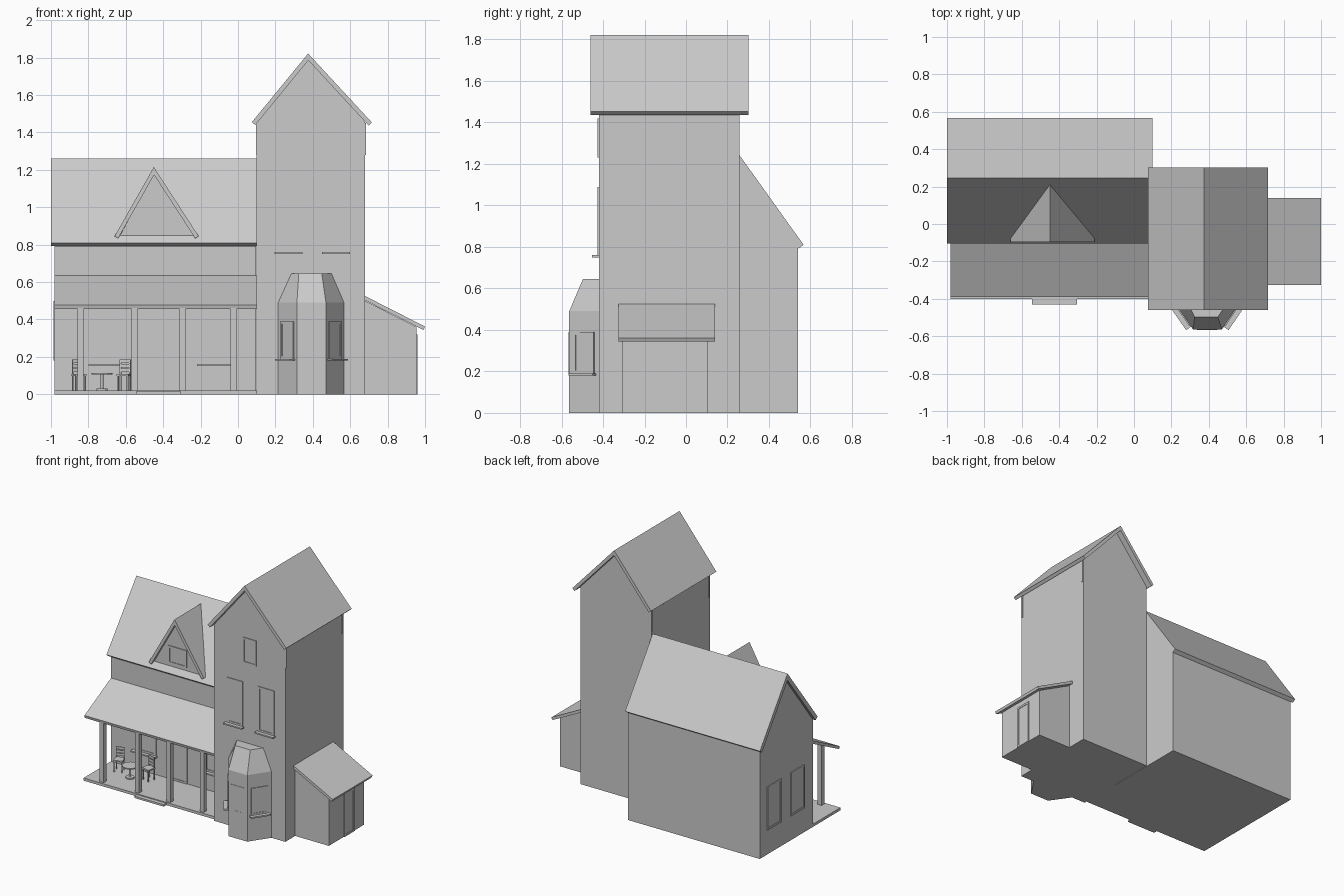
import bpy, bmesh
from math import radians, hypot
from mathutils import Matrix, Vector

if "Cube" in bpy.data.objects:
    bpy.data.objects.remove(bpy.data.objects["Cube"])


def finish(name, bm, mat=None):
    if mat:
        bm.transform(mat)
    bmesh.ops.recalc_face_normals(bm, faces=bm.faces)
    me = bpy.data.meshes.new(name)
    bm.to_mesh(me)
    bm.free()
    ob = bpy.data.objects.new(name, me)
    bpy.context.collection.objects.link(ob)
    return ob


def add_box(bm, x0, x1, y0, y1, z0, z1):
    m = Matrix.Translation(((x0 + x1) / 2, (y0 + y1) / 2, (z0 + z1) / 2)) @ Matrix.Diagonal((x1 - x0, y1 - y0, z1 - z0, 1))
    bmesh.ops.create_cube(bm, size=1, matrix=m)


def boxes(name, items, mat=None):
    bm = bmesh.new()
    for b in items:
        add_box(bm, *b)
    return finish(name, bm, mat)


def prism(name, pts, axis, a, b):
    """Extrude a profile along an axis: 'x' uses (y, z) points, 'y' (x, z), 'z' (x, y).
    a and b are positions, or functions of the profile point."""
    bm = bmesh.new()

    def put(p, d):
        d = d(p) if callable(d) else d
        return bm.verts.new({'x': (d, *p), 'y': (p[0], d, p[1]), 'z': (*p, d)}[axis])
    A = [put(p, a) for p in pts]
    B = [put(p, b) for p in pts]
    bm.faces.new(A)
    bm.faces.new(B[::-1])
    for i in range(len(pts)):
        j = (i + 1) % len(pts)
        bm.faces.new((A[i], A[j], B[j], B[i]))
    return finish(name, bm)


def roof(name, left, ridge, right, t, axis, a, b):
    """Two-slope roof: one slab per slope, square-cut eaves."""
    for side, e in (("left", left), ("right", right)):
        dx, dz = ridge[0] - e[0], ridge[1] - e[1]
        ln = hypot(dx, dz)
        s = 1 if dx > 0 else -1
        inner = (e[0] + s * t * dz / ln, e[1] - t * abs(dx) / ln)
        low = (ridge[0], ridge[1] - t * ln / abs(dx))
        prism(f"{name}_{side}_slope", [e, ridge, low, inner], axis, a, b)


def window(name, x, y, w, z0, z1, rot=0, sill=True, d=0.006, f=0.014):
    """Frame, pane and sill on a wall at (x, y), facing -y turned by rot."""
    h = w / 2
    parts = [(-h, -h + f, -d, 0, z0, z1), (h - f, h, -d, 0, z0, z1),
             (-h + f, h - f, -d, 0, z1 - f, z1), (-h + f, h - f, -d, 0, z0, z0 + f),
             (-h + f, h - f, -0.002, 0, z0 + f, z1 - f)]
    if sill:
        parts.append((-h - 0.01, h + 0.01, -0.032, 0, z0 - 0.01, z0))
    boxes(name, parts, Matrix.Translation((x, y, 0)) @ Matrix.Rotation(radians(rot), 4, 'Z'))


# main house
prism("house_body", [(-0.08, 0), (0.54, 0), (0.54, 0.797), (0.245, 1.21), (-0.08, 0.79)], 'x', -0.98, 0.095)
roof("house_roof", (-0.105, 0.81), (0.245, 1.26), (0.567, 0.81), 0.03, 'x', -1.0, 0.1)
for i, y in enumerate((0.375, 0.1)):
    window(f"left_wall_window_{i}", -0.98, y, 0.16, 0.18, 0.5, -90, False)

# dormer, cut at the back along the main roof slope
def on_roof(p):
    return -0.105 + (p[1] - 0.81) * 0.35 / 0.45 + 0.002

roof("dormer_roof", (-0.66, 0.845), (-0.45, 1.215), (-0.21, 0.845), 0.022, 'y', -0.097, on_roof)
prism("dormer_face", [(-0.63, 0.85), (-0.235, 0.85), (-0.45, 1.18)], 'y', -0.075, on_roof)
window("dormer_window", -0.44, -0.075, 0.15, 0.87, 1.0, 0, False)

# porch
boxes("porch_floor", [(-0.98, 0.1, -0.40, -0.08, 0, 0.02)])
boxes("porch_step", [(-0.545, -0.305, -0.43, -0.40, 0, 0.014)])
prism("porch_roof", [(-0.08, 0.635), (-0.39, 0.477), (-0.385, 0.457), (-0.08, 0.612)], 'x', -0.98, 0.1)
for i, x in enumerate((-0.842, -0.553, -0.296, -0.024)):
    boxes(f"porch_post_{i}", [(x - 0.016, x + 0.016, -0.386, -0.354, 0.02, 0.475)])
window("front_door", -0.425, -0.08, 0.14, 0.02, 0.38, 0, False)
window("porch_window_left", -0.7, -0.08, 0.18, 0.16, 0.38)
window("porch_window_right", -0.12, -0.08, 0.18, 0.16, 0.38)

# porch table
bm = bmesh.new()
for r, z0, z1 in ((0.055, 0.105, 0.113), (0.007, 0.03, 0.105), (0.03, 0.02, 0.03)):
    bmesh.ops.create_cone(bm, cap_ends=True, segments=12, radius1=r, radius2=r, depth=z1 - z0,
                          matrix=Matrix.Translation((-0.727, -0.22, (z0 + z1) / 2)))
finish("porch_table", bm)

# porch chairs
def chair(name, x, y, rot):
    legs = [(sx * 0.026 - 0.004, sx * 0.026 + 0.004, sy * 0.026 - 0.004, sy * 0.026 + 0.004,
             0, 0.165 if sy > 0 else 0.08) for sx in (-1, 1) for sy in (-1, 1)]
    slats = [(-0.03, 0.03, 0.023, 0.029, z, z + 0.018) for z in (0.1, 0.123, 0.147)]
    boxes(name, legs + slats + [(-0.032, 0.032, -0.032, 0.032, 0.078, 0.088)],
          Matrix.Translation((x, y, 0.02)) @ Matrix.Rotation(radians(rot), 4, 'Z'))

chair("chair_left", -0.85, -0.17, 20)
chair("chair_right", -0.61, -0.17, -15)

# tower
prism("tower_body", [(0.1, 0), (0.68, 0), (0.68, 1.46), (0.375, 1.79), (0.1, 1.455)], 'y', -0.42, 0.257)
roof("tower_roof", (0.074, 1.455), (0.375, 1.822), (0.716, 1.453), 0.024, 'y', -0.46, 0.302)
for i, x in enumerate((0.27, 0.525)):
    window(f"tower_window_{i}", x, -0.42, 0.13, 0.76, 1.09)
window("tower_attic_window", 0.39, -0.42, 0.11, 1.23, 1.42, 0, False)
for i, x in enumerate((0.095, 0.68)):
    for j, y in enumerate((-0.415, 0.24)):
        boxes(f"eave_strip_{i}{j}", [(x, x + 0.005, y, y + 0.012, 1.28, 1.45)])

# bay window
base = [(0.215, -0.42), (0.315, -0.563), (0.47, -0.563), (0.567, -0.42)]
top = [(0.285, -0.42), (0.325, -0.497), (0.448, -0.497), (0.5, -0.42)]
prism("bay_walls", base, 'z', 0, 0.49)
bm = bmesh.new()
lo = [bm.verts.new((*p, 0.49)) for p in base]
hi = [bm.verts.new((*p, 0.645)) for p in top]
for i in range(3):
    bm.faces.new((lo[i], lo[i + 1], hi[i + 1], hi[i]))
bm.faces.new(hi)
finish("bay_roof", bm)
window("bay_window_left", 0.265, -0.4915, 0.12, 0.19, 0.39, -55)
window("bay_window_right", 0.5185, -0.4915, 0.12, 0.19, 0.39, 55.8)
window("bay_window_front", 0.3925, -0.563, 0.11, 0.19, 0.39, 0, False, 0.003)

# side shed
prism("shed_body", [(0.68, 0), (0.955, 0), (0.955, 0.36), (0.68, 0.5)], 'y', -0.305, 0.105)
prism("shed_roof", [(0.68, 0.525), (1.0, 0.362), (0.992, 0.344), (0.68, 0.502)], 'y', -0.325, 0.14)
window("shed_door", 0.955, -0.07, 0.12, 0, 0.32, 90, False)
